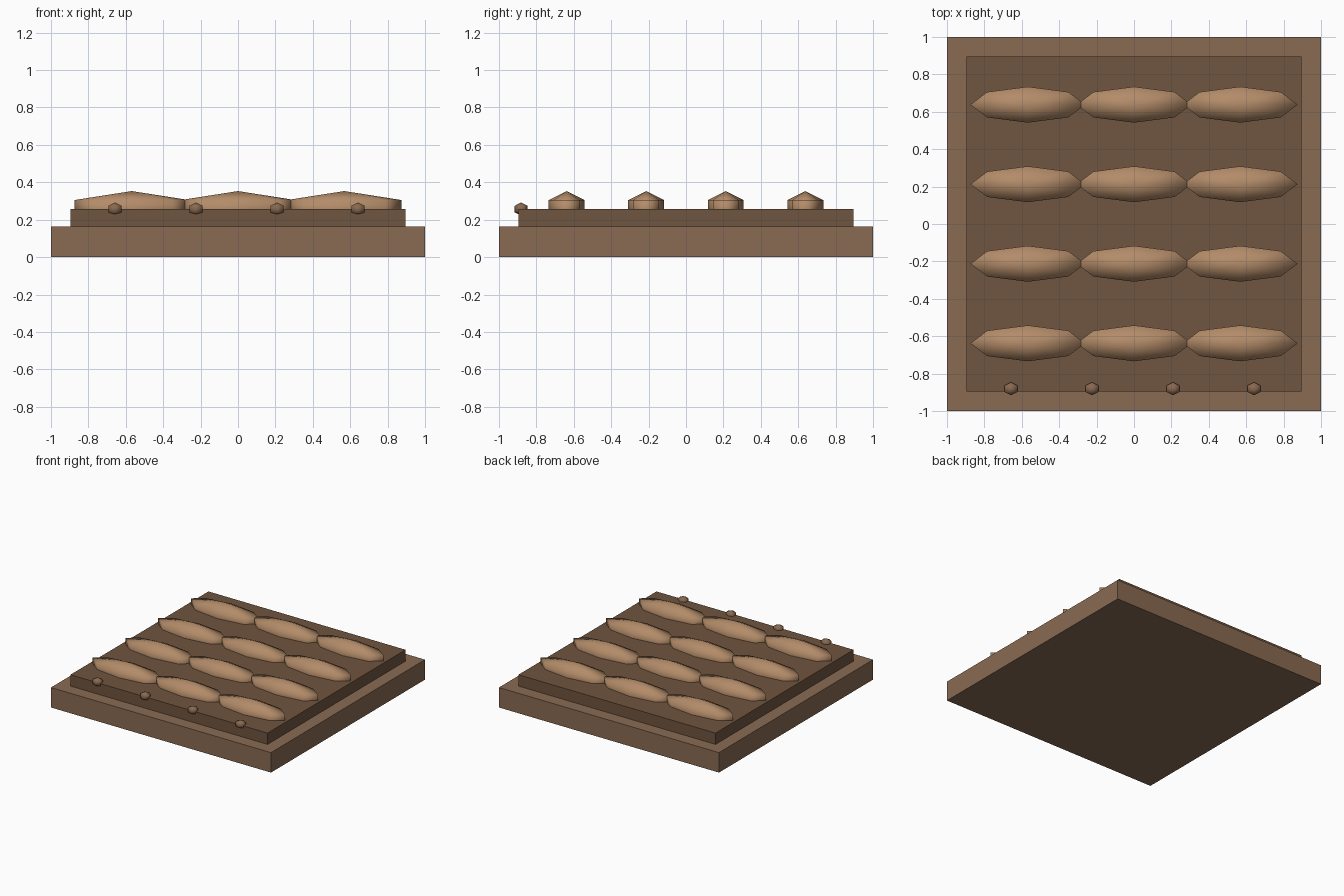
import bpy

if "Cube" in bpy.data.objects:
    bpy.data.objects.remove(bpy.data.objects["Cube"])


def material(name, rgb):
    m = bpy.data.materials.new(name)
    m.diffuse_color = (*rgb, 1)
    m.use_nodes = True
    m.node_tree.nodes["Principled BSDF"].inputs["Base Color"].default_value = m.diffuse_color
    return m


base_mat = material("base_brown", (0.25, 0.145, 0.085))
slab_mat = material("dark_brown", (0.16, 0.09, 0.05))
loaf_mat = material("tan", (0.45, 0.26, 0.14))
stud_mat = material("stud_brown", (0.25, 0.14, 0.08))


def box(name, width, z0, z1, mat):
    bpy.ops.mesh.primitive_cube_add(size=1, location=(0, 0, (z0 + z1) / 2))
    ob = bpy.context.object
    ob.name = name
    ob.scale = (width, width, z1 - z0)
    bpy.ops.object.transform_apply(location=False, rotation=False, scale=True)
    ob.data.materials.append(mat)


def ball(name, segments, loc, radii, mat):
    bpy.ops.mesh.primitive_uv_sphere_add(segments=segments, ring_count=3,
                                         radius=1, location=loc)
    ob = bpy.context.object
    ob.name = name
    # Start the segments on the x axis
    xs = max(v.co.x for v in ob.data.vertices)
    ob.scale = (radii[0] * 0.866 / xs, radii[1], radii[2])
    bpy.ops.object.transform_apply(location=False, rotation=False, scale=True)
    bpy.ops.object.shade_smooth()
    ob.data.materials.append(mat)


TOP = 0.257

# Stepped plinth
box("base_plate", 2.0, 0, 0.164, base_mat)
box("upper_slab", 1.792, 0.164, TOP, slab_mat)

# Four rows of three long mounds, half sunk in the slab
for r in range(4):
    for c in range(3):
        ball(f"mound_{r}_{c}", 8, ((c - 1) * 0.568, -0.638 + r * 0.4253, TOP),
             (0.354, 0.111, 0.096), loaf_mat)

# Small studs along the front edge
for i in range(4):
    ball(f"front_stud_{i}", 6, (-0.658 + i * 0.4333, -0.881, TOP),
         (0.04, 0.04, 0.035), stud_mat)
